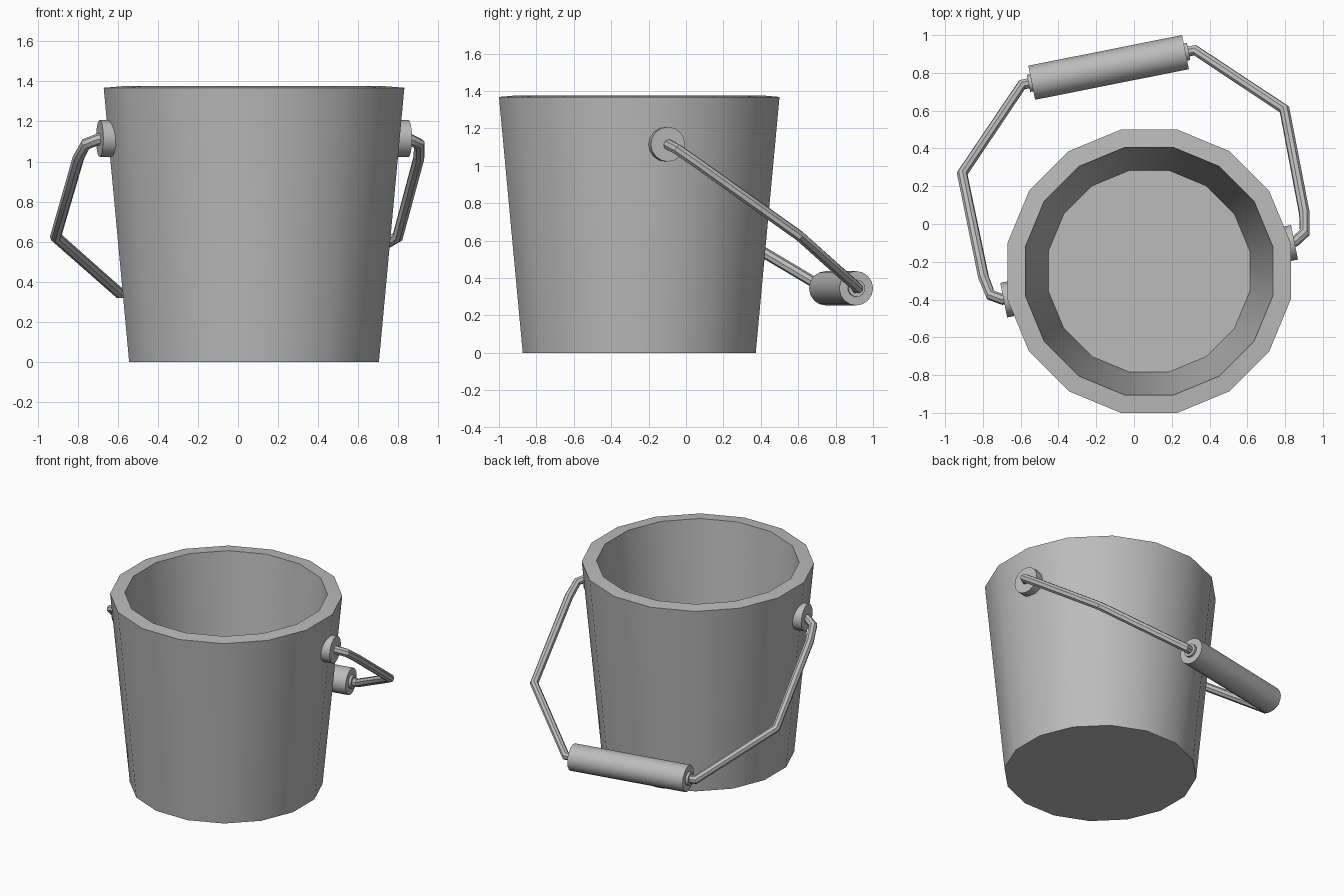
import bpy, bmesh, math
from mathutils import Vector, Matrix

cube = bpy.data.objects.get("Cube")
if cube:
    bpy.data.objects.remove(cube, do_unlink=True)

CENTRE = Vector((0.08, -0.25, 0))
TURN = math.radians(11.25)
SIDES = 16
APOTHEM = math.cos(math.pi / SIDES)
PIVOT_Z, DROP = 1.115, 0.7

grey = bpy.data.materials.new("plain grey")
grey.use_nodes = True
colour = (0.5, 0.5, 0.5, 1)
grey.diffuse_color = colour
grey.node_tree.nodes["Principled BSDF"].inputs["Base Color"].default_value = colour


def finish(obj):
    obj.data.materials.clear()
    obj.data.materials.append(grey)
    bpy.ops.object.select_all(action='DESELECT')
    obj.select_set(True)
    bpy.context.view_layer.objects.active = obj
    bpy.ops.object.shade_smooth_by_angle(angle=math.radians(35))


def bail_point(u, v):
    """Point on the tilted handle plane: u across the pail, v out behind it."""
    p = Matrix.Rotation(TURN, 3, 'Z') @ Vector((u, v, 0)) + CENTRE
    p.z = PIVOT_Z - DROP * v
    return p


def rod_cylinder(name, start, end, radius):
    axis = end - start
    bpy.ops.mesh.primitive_cylinder_add(vertices=SIDES, radius=radius, depth=axis.length,
                                        location=(start + end) / 2)
    obj = bpy.context.object
    obj.name = name
    obj.rotation_euler = axis.to_track_quat('Z', 'Y').to_euler()
    finish(obj)


# Pail: closed outer wall, rim, inner wall and floor from one profile
bm = bmesh.new()
rings = []
for flat_radius, z in ((0.623, 0), (0.75, 1.368), (0.655, 1.376), (0.533, 0.09)):
    ring = []
    for i in range(SIDES):
        a = (i + 0.5) * math.tau / SIDES
        r = flat_radius / APOTHEM
        ring.append(bm.verts.new((r * math.cos(a), r * math.sin(a), z)))
    rings.append(ring)
for low, high in zip(rings, rings[1:]):
    for i in range(SIDES):
        j = (i + 1) % SIDES
        bm.faces.new((low[i], low[j], high[j], high[i]))
bm.faces.new(rings[0][::-1])
bm.faces.new(rings[-1])
bmesh.ops.recalc_face_normals(bm, faces=bm.faces)
mesh = bpy.data.meshes.new("pail")
bm.to_mesh(mesh)
bm.free()
pail = bpy.data.objects.new("pail", mesh)
pail.location = CENTRE
bpy.context.collection.objects.link(pail)
finish(pail)

# Pivot lugs and bent wire on both sides
WIRE = ((0.72, 0), (0.79, 0.005), (0.848, 0.04), (0.866, 0.14),
        (0.87, 0.70), (0.467, 1.10), (0.40, 1.10))
for side, sign in (("left", 1), ("right", -1)):
    rod_cylinder(side + "_lug", bail_point(sign * 0.69, 0), bail_point(sign * 0.785, 0), 0.093)
    curve = bpy.data.curves.new(side + "_wire", 'CURVE')
    curve.dimensions = '3D'
    curve.bevel_depth = 0.029
    curve.bevel_resolution = 2
    curve.use_fill_caps = True
    spline = curve.splines.new('POLY')
    spline.points.add(len(WIRE) - 1)
    for point, (u, v) in zip(spline.points, WIRE):
        point.co = (*bail_point(sign * u, v), 1)
    wire = bpy.data.objects.new(side + "_wire", curve)
    bpy.context.collection.objects.link(wire)
    bpy.ops.object.select_all(action='DESELECT')
    wire.select_set(True)
    bpy.context.view_layer.objects.active = wire
    bpy.ops.object.convert(target='MESH')
    finish(bpy.context.object)

# Grip with a narrow collar showing at each end
rod_cylinder("grip", bail_point(-0.415, 1.10), bail_point(0.415, 1.10), 0.092)
rod_cylinder("grip_collar", bail_point(-0.432, 1.10), bail_point(0.432, 1.10), 0.046)
